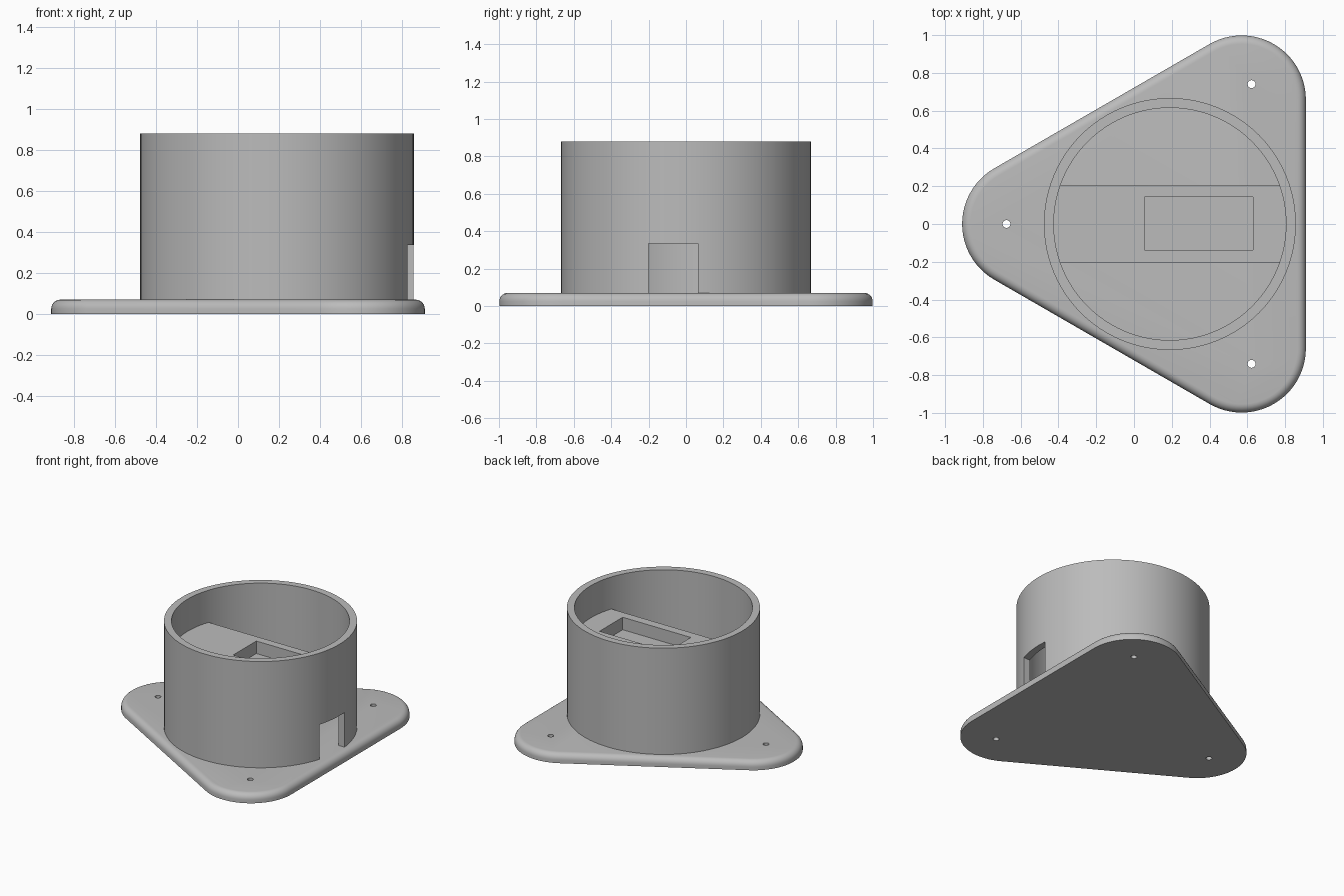
import bpy, bmesh, math

if "Cube" in bpy.data.objects:
    bpy.data.objects.remove(bpy.data.objects["Cube"], do_unlink=True)

CX = 0.19             # axis of the cup and centre of the plate's triangle
PLATE_TOP = 0.07
CUP_TOP = 0.88
OUTER, INNER = 0.667, 0.615

grey = bpy.data.materials.new("plain grey")
grey.use_nodes = True
GREY = (0.5, 0.5, 0.5, 1)
grey.diffuse_color = GREY
grey.node_tree.nodes["Principled BSDF"].inputs["Base Color"].default_value = GREY


def loft(name, rings, closed=False):
    """Join rings of points; cap the ends, or close the loop into a tube."""
    bm = bmesh.new()
    loops = [[bm.verts.new(p) for p in ring] for ring in rings]
    n = len(loops[0])
    pairs = list(zip(loops, loops[1:]))
    if closed:
        pairs.append((loops[-1], loops[0]))
    else:
        bm.faces.new(loops[0][::-1])
        bm.faces.new(loops[-1])
    for low, high in pairs:
        for i in range(n):
            j = (i + 1) % n
            bm.faces.new((low[i], low[j], high[j], high[i]))
    bmesh.ops.recalc_face_normals(bm, faces=bm.faces)
    mesh = bpy.data.meshes.new(name)
    bm.to_mesh(mesh)
    bm.free()
    mesh.materials.append(grey)
    obj = bpy.data.objects.new(name, mesh)
    bpy.context.collection.objects.link(obj)
    return obj


def circle(x, y, r, z, n=96):
    return [(x + r * math.cos(math.tau * i / n), y + r * math.sin(math.tau * i / n), z)
            for i in range(n)]


def block(name, x0, x1, y0, y1, z0, z1):
    return loft(name, [[(x0, y0, z), (x1, y0, z), (x1, y1, z), (x0, y1, z)] for z in (z0, z1)])


def cut(obj, cutter):
    """Subtract the cutter, apply the result and discard the cutter."""
    cutter.hide_render = True
    mod = obj.modifiers.new("cut", "BOOLEAN")
    mod.operation = "DIFFERENCE"
    mod.solver = "EXACT"
    mod.object = cutter
    bpy.ops.object.select_all(action="DESELECT")
    bpy.context.view_layer.objects.active = obj
    obj.select_set(True)
    bpy.ops.object.modifier_apply(modifier=mod.name)
    bpy.data.objects.remove(cutter, do_unlink=True)


def smooth(obj):
    bpy.ops.object.select_all(action="DESELECT")
    bpy.context.view_layer.objects.active = obj
    obj.select_set(True)
    bpy.ops.object.shade_smooth_by_angle(angle=math.radians(30))


CORNERS = [math.radians(a) for a in (-60, 60, 180)]


def rounded_triangle(inset, z, spread=0.76, radius=0.34, steps=24):
    points = []
    for a in CORNERS:
        for i in range(steps + 1):
            t = a + math.radians(-60 + 120 * i / steps)
            r = radius - inset
            points.append((CX + spread * math.cos(a) + r * math.cos(t),
                           spread * math.sin(a) + r * math.sin(t), z))
    return points


# Base plate with a rounded top edge
FILLET = 0.045
rings = [rounded_triangle(0, 0)]
for i in range(7):
    t = math.radians(15 * i)
    rings.append(rounded_triangle(FILLET * (1 - math.cos(t)),
                                  PLATE_TOP - FILLET * (1 - math.sin(t))))
plate = loft("base_plate", rings)

# Screw holes, one per corner
for a in CORNERS:
    x, y = CX + 0.865 * math.cos(a), 0.855 * math.sin(a)
    cut(plate, loft("screw_hole_cutter", [circle(x, y, 0.021, z, 24) for z in (-0.1, 0.2)]))
smooth(plate)

# Open round cup wall with a cable notch at its foot
FOOT = PLATE_TOP - 0.02
cup = loft("cup_wall", [circle(CX, 0, OUTER, FOOT), circle(CX, 0, OUTER, CUP_TOP),
                        circle(CX, 0, INNER, CUP_TOP), circle(CX, 0, INNER, FOOT)], closed=True)
cut(cup, block("notch_cutter", 0.6, 1.0, -0.2, 0.063, 0, 0.335))
smooth(cup)

# Shelf bridging the cup, its ends following the wall
HALF, REACH = 0.203, INNER + 0.015
limit = math.asin(HALF / REACH)
outline = []
for start in (0, math.pi):
    for i in range(13):
        t = start - limit + 2 * limit * i / 12
        outline.append((CX + REACH * math.cos(t), REACH * math.sin(t)))
SHELF_TOP = 0.635
shelf = loft("display_shelf", [[(x, y, z) for x, y in outline] for z in (SHELF_TOP - 0.13, SHELF_TOP)])

# Rectangular pocket in the shelf
cut(shelf, block("pocket_cutter", 0.055, 0.63, -0.137, 0.142, SHELF_TOP - 0.095, SHELF_TOP + 0.1))
smooth(shelf)
